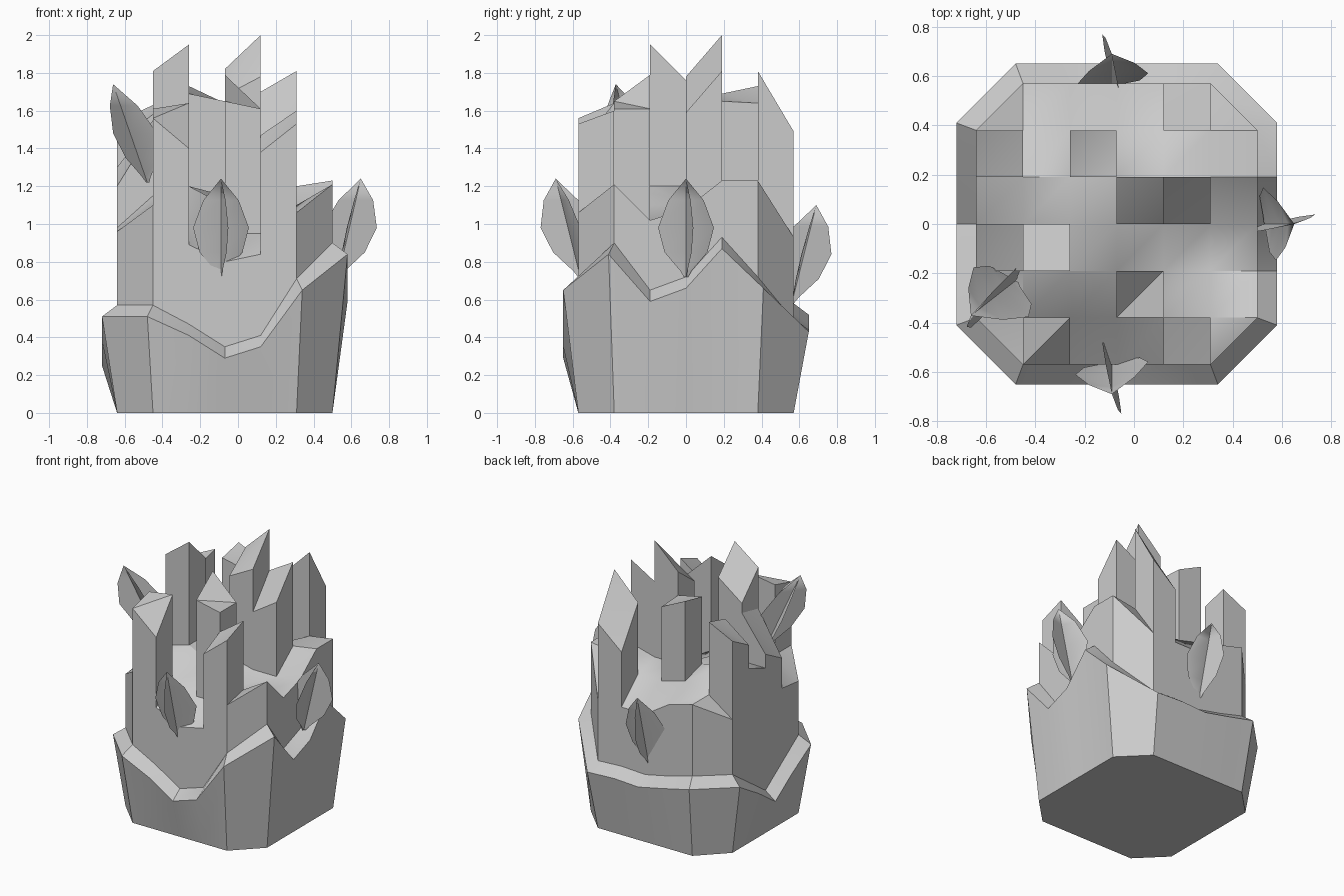
import bpy, bmesh, math
from mathutils import Vector, Matrix

old = bpy.data.objects.get("Cube")
if old:
    bpy.data.objects.remove(old)

STEP = 0.19
X0, Y0 = -0.64, -0.57

stone = bpy.data.materials.new("plain grey")
stone.use_nodes = True
grey = (0.6, 0.6, 0.6, 1)
stone.diffuse_color = grey
stone.node_tree.nodes["Principled BSDF"].inputs["Base Color"].default_value = grey


def finish(bm, name, angle, recalc=True):
    if recalc:
        bmesh.ops.recalc_face_normals(bm, faces=bm.faces[:])
    mesh = bpy.data.meshes.new(name)
    bm.to_mesh(mesh)
    bm.free()
    mesh.materials.append(stone)
    obj = bpy.data.objects.new(name, mesh)
    bpy.context.collection.objects.link(obj)
    bpy.ops.object.select_all(action="DESELECT")
    obj.select_set(True)
    bpy.context.view_layer.objects.active = obj
    bpy.ops.object.shade_smooth_by_angle(angle=math.radians(angle))
    return obj


def spot(col, row):
    return X0 + col * STEP, Y0 + row * STEP


# Heights of the broken top, front row first, left column first
top_heights = [
    [0, 1.1, .89, .8, .84, 1.06, 0],
    [.96, 1.1, 1, .95, .95, 1.1, 1.21],
    [.98, 1.15, 1.2, 1.1, 1, 1, 1.02],
    [1.2, 1.2, 1.2, 1.1, 1.05, 1.05, 1.08],
    [1.27, 1.25, 1.2, 1.15, 1.15, 1.2, 1.23],
    [.97, 1.1, 1.15, 1.1, 1.1, 1.2, 1.23],
    [0, 1.1, 1.05, .93, .93, .93, 0],
]

# Perimeter of the chamfered square, anticlockwise from the front left
middle = range(1, 6)
rim = [(i, 0) for i in middle] + [(6, i) for i in middle]
rim += [(6 - i, 6) for i in middle] + [(0, 6 - i) for i in middle]
lip_heights = [.51, .41, .29, .35, .65, .84, .59, .66, .87, .66,
               .43, .44, .43, .47, .52, .51, .38, .25, .38, .51]


def flare(col, row):
    """Bark position: pushed outward, with mitred corners."""
    def push(i):
        return {0: -0.08, 1: -0.03, 5: 0.03, 6: 0.08}.get(i, 0)
    x, y = spot(col, row)
    at_corner = col in (1, 5) and row in (0, 6) or row in (1, 5) and col in (0, 6)
    if at_corner:
        return x + push(col), y + push(row)
    return (x, y + push(row)) if row in (0, 6) else (x + push(col), y)


# Stump body: bark, sloping lip, core wall and broken top
bm = bmesh.new()
nodes = {}
for row, heights in enumerate(top_heights):
    for col, z in enumerate(heights):
        if z:
            nodes[col, row] = bm.verts.new((*spot(col, row), z))
for col in range(6):
    for row in range(6):
        cell = [(col, row), (col + 1, row), (col + 1, row + 1), (col, row + 1)]
        bm.faces.new([nodes[c] for c in cell if c in nodes])
base = [bm.verts.new((*spot(*c), 0)) for c in rim]
bark = [bm.verts.new((*flare(*c), z)) for c, z in zip(rim, lip_heights)]
lip = [bm.verts.new((*spot(*c), z + 0.06)) for c, z in zip(rim, lip_heights)]
rings = [base, bark, lip, [nodes[c] for c in rim]]
for low, high in zip(rings, rings[1:]):
    for i in range(len(rim)):
        j = (i + 1) % len(rim)
        bm.faces.new((low[i], low[j], high[j], high[i]))
bm.faces.new(base[::-1])
finish(bm, "stump_body", 35)

# Splinters: cell, then top heights front-left, front-right, back-right, back-left
splinters = {
    "front_left_splinter": (1, 0, 1.56, 1.4, 1.64, 1.61),
    "front_right_splinter": (4, 0, 1.38, 1.53, 1.6, 1.47),
    "front_middle_splinter": (3, 1, 1.65, 1.61, 1.61, 1.79),
    "side_low_splinter": (0, 2, 1.2, 1.51, 1.55, 1.3),
    "side_tall_splinter": (1, 2, 1.81, 1.95, 1.76, 1.62),
    "centre_tall_splinter": (3, 3, 1.68, 1.78, 2, 1.82),
    "centre_side_splinter": (4, 3, 1.47, 1.59, 1.81, 1.7),
    "back_side_splinter": (0, 4, 1.44, 1.58, 1.63, 1.54),
    "back_middle_splinter": (2, 4, 1.69, 1.65, 1.64, 1.73),
    "back_corner_splinter": (4, 5, 1.62, 1.81, 1.49, 1.33),
}
for name, (col, row, *heights) in splinters.items():
    bm = bmesh.new()
    corners = [spot(col + a, row + b) for a, b in ((0, 0), (1, 0), (1, 1), (0, 1))]
    foot = [bm.verts.new((*c, 0.8)) for c in corners]
    head = [bm.verts.new((*c, z)) for c, z in zip(corners, heights)]
    bm.faces.new(foot[::-1])
    for a, b in ((1, 2), (2, 3)):
        bm.faces.new((head[0], head[a], head[b]))
    for i in range(4):
        j = (i + 1) % 4
        bm.faces.new((foot[i], foot[j], head[j], head[i]))
    finish(bm, name, 25)


# Leaf: two crossed blades sharing a leaning spine
blade = [(0, 0.012), (.06, .03), (.25, .115), (.5, .15), (.78, .095), (1, 0)]


def leaf(name, base_point, heading, lean, tall=0.52):
    bm = bmesh.new()
    for twist in (10, 105):
        across = Matrix.Rotation(math.radians(twist), 3, "Z") @ Vector((0, 1, 0))
        rows = []
        for t, half in blade:
            spine = Vector((lean * t, 0, tall * t))
            fold = Vector((-0.04 if twist < 90 else 0, 0, 0)) * (half / 0.15)
            rows.append([bm.verts.new(p) for p in (
                spine - across * half + fold, spine, spine + across * half + fold)])
        for low, high in zip(rows, rows[1:]):
            for i in (0, 1):
                bm.faces.new((low[i], low[i + 1], high[i + 1], high[i]))
    bmesh.ops.remove_doubles(bm, verts=[v for v in bm.verts if v.co.z > tall - 0.01], dist=0.001)
    obj = finish(bm, name, 60, recalc=False)
    obj.location = base_point
    obj.rotation_euler.z = math.radians(heading)


leaf("front_leaf", (-0.09, -0.56, 0.72), -90, 0.13)
leaf("back_leaf", (-0.09, 0.56, 0.58), 90, 0.13)
leaf("left_leaf", (0.53, 0, 0.72), 0, 0.12)
leaf("right_leaf", (-0.48, -0.23, 1.22), 218, 0.23)
